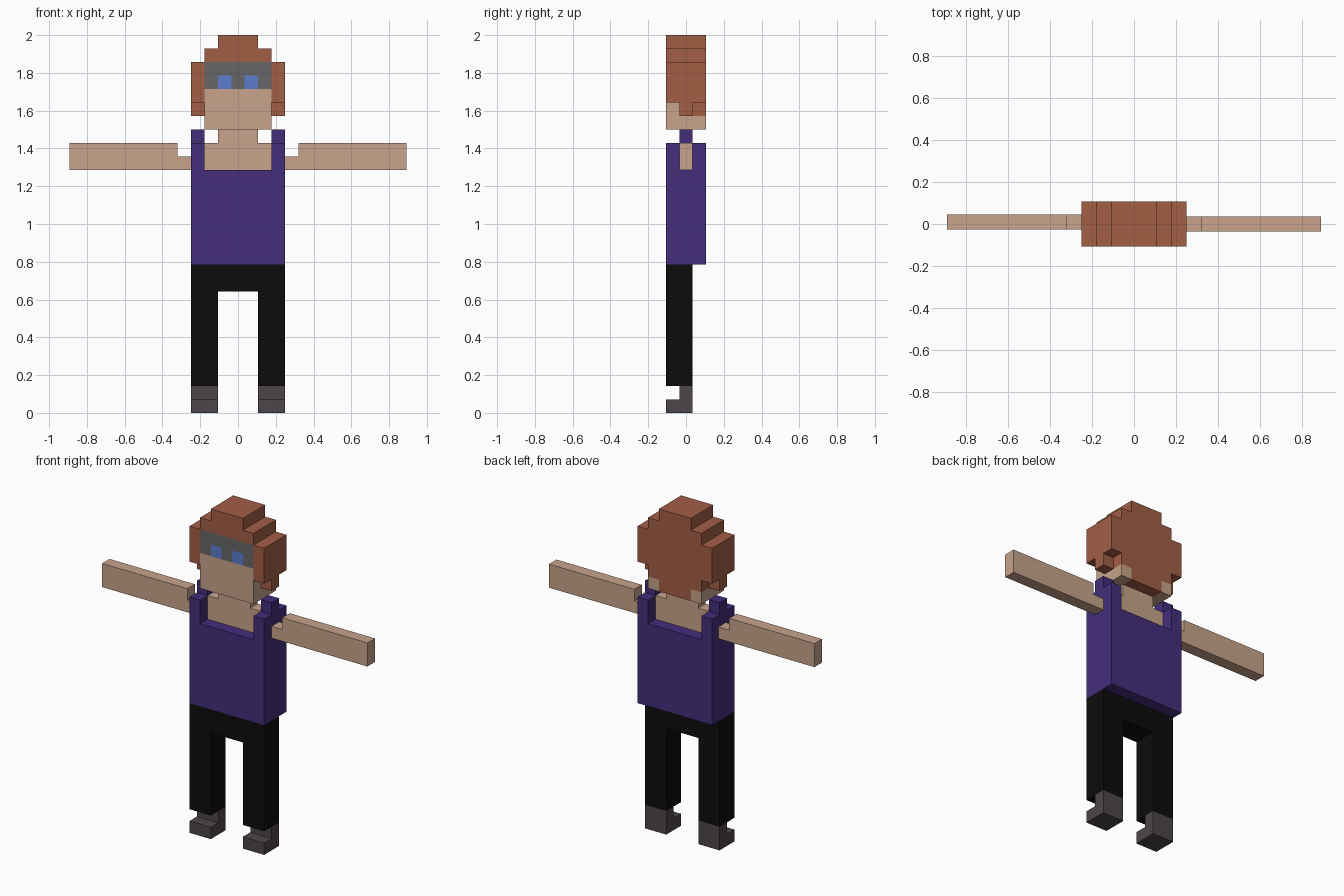
import bpy, bmesh
from mathutils import Vector

cube = bpy.data.objects.get("Cube")
if cube:
    bpy.data.objects.remove(cube, do_unlink=True)

U = 2 / 28  # size of one block


def material(name, hex_code):
    srgb = [int(hex_code[i:i + 2], 16) / 255 for i in (0, 2, 4)]
    rgb = [c / 12.92 if c < 0.04045 else ((c + 0.055) / 1.055) ** 2.4 for c in srgb]
    mat = bpy.data.materials.new(name)
    mat.use_nodes = True
    mat.diffuse_color = (*rgb, 1)
    bsdf = next(n for n in mat.node_tree.nodes if n.type == 'BSDF_PRINCIPLED')
    bsdf.inputs["Base Color"].default_value = (*rgb, 1)
    bsdf.inputs["Roughness"].default_value = 0.9
    return mat


SKIN = material("skin", "C8A48B")
HAIR = material("auburn hair", "A25E45")
SHIRT = material("purple shirt", "432D7B")
PANTS = material("black pants", "0C0C0C")
SHOE = material("dark grey shoe", "4D454A")
BAND = material("grey eye band", "666666")
EYE = material("blue eye", "5B7DCF")


def extrude(name, mat, outline, start, end, axis='y', shift_y=0):
    """Extrude an outline in block units: (x, z) along y, or (y, z) along x."""
    def place(p, d):
        co = (p[0], d, p[1]) if axis == 'y' else (d, p[0], p[1])
        return Vector(co) * U + Vector((0, shift_y, 0))

    bm = bmesh.new()
    face = bm.faces.new([bm.verts.new(place(p, start)) for p in outline])
    result = bmesh.ops.extrude_face_region(bm, geom=[face])
    move = place(outline[0], end) - place(outline[0], start)
    moved = [g for g in result["geom"] if isinstance(g, bmesh.types.BMVert)]
    bmesh.ops.translate(bm, verts=moved, vec=move)
    bmesh.ops.recalc_face_normals(bm, faces=bm.faces)
    mesh = bpy.data.meshes.new(name)
    bm.to_mesh(mesh)
    bm.free()
    mesh.materials.append(mat)
    obj = bpy.data.objects.new(name, mesh)
    bpy.context.collection.objects.link(obj)
    return obj


def mirrored(half):
    """Complete a symmetric outline from its +x half."""
    return half + [(-x, z) for x, z in reversed(half)]


def box(name, mat, xs, ys, zs):
    (x0, x1), (z0, z1) = xs, zs
    return extrude(name, mat, [(x0, z0), (x1, z0), (x1, z1), (x0, z1)], *ys)


FULL = (-1.5, 1.5)
MID = (-0.5, 0.5)

# Clothes
extrude("pants", PANTS, mirrored([(1.5, 9), (1.5, 2), (3.5, 2), (3.5, 11)]), -1.5, 0.5)
extrude("shirt", SHIRT, mirrored([(3.5, 11), (3.5, 20), (2.5, 20), (2.5, 18)]), *FULL)

# Chest, neck and face
extrude("chest_and_neck", SKIN, mirrored([(2.5, 18), (2.5, 20), (1.5, 20), (1.5, 21)]), *MID)
extrude("face", SKIN, [(-1.5, 21), (0.5, 21), (0.5, 26), (-0.5, 26), (-0.5, 24), (-1.5, 24)],
        -2.5, 2.5, axis='x')
extrude("eye_band", BAND, mirrored([(0.5, 24), (0.5, 25), (1.5, 25), (1.5, 24),
                                    (2.5, 24), (2.5, 26)]), -1.5, -0.5)

# Hair
extrude("hair_crown", HAIR, mirrored([(2.5, 26), (2.5, 27), (1.5, 27), (1.5, 28)]), -1.5, 0.5)
extrude("hair_back", HAIR, mirrored([(1.5, 21), (1.5, 22), (2.5, 22), (2.5, 23), (3.5, 23),
                                     (3.5, 26), (2.5, 26), (2.5, 27), (1.5, 27), (1.5, 28)]),
        0.5, 1.5)

# Paired parts
for side, s in (("left", 1), ("right", -1)):
    def span(a, b):
        return sorted((s * a, s * b))

    extrude(side + "_shoe", SHOE, [(-1.5, 0), (0.5, 0), (0.5, 2), (-0.5, 2), (-0.5, 1), (-1.5, 1)],
            *span(1.5, 3.5), axis='x')
    arm = [(3.5, 18), (12.5, 18), (12.5, 20), (4.5, 20), (4.5, 19), (3.5, 19)]
    extrude(side + "_arm", SKIN, [(s * x, z) for x, z in arm], *MID,
            shift_y=0 if s > 0 else 0.01)
    box(side + "_shoulder_strap", SHIRT, span(2.5, 3.5), MID, (20, 21))
    box(side + "_eye", EYE, span(0.5, 1.5), (-1.5, -0.5), (24, 25))
    box(side + "_nape", SKIN, span(1.5, 2.5), (0.5, 1.5), (21, 22))
    box(side + "_side_hair", HAIR, span(2.5, 3.5), (-1.5, 0.5), (23, 26))
    box(side + "_hair_lock", HAIR, span(2.5, 3.5), MID, (22, 23))
